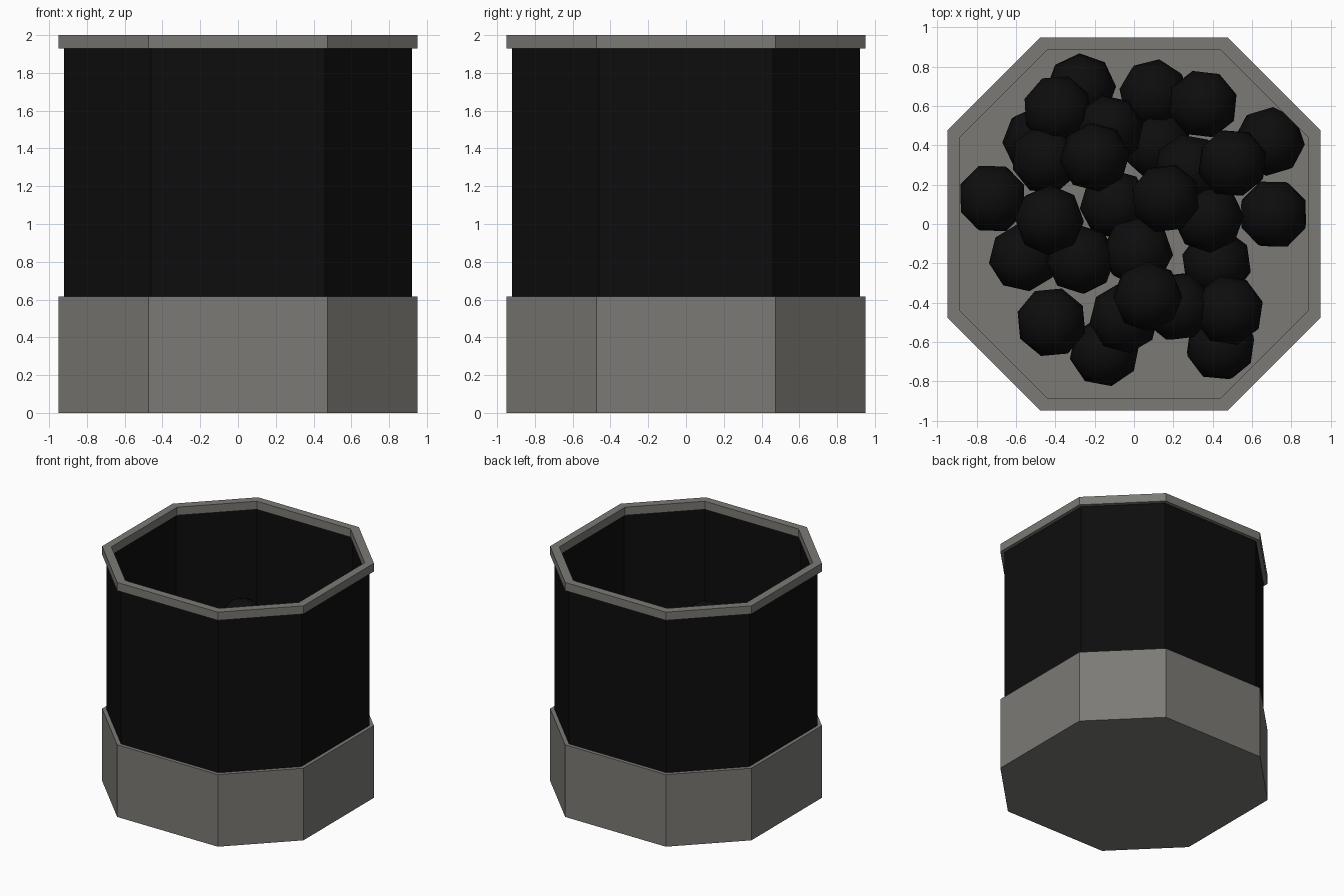
import bpy
import bmesh
import random
from mathutils import Euler, Matrix, Vector

cube = bpy.data.objects.get("Cube")
if cube:
    bpy.data.objects.remove(cube, do_unlink=True)

random.seed(4)


def make_material(name, color):
    mat = bpy.data.materials.new(name)
    mat.use_nodes = True
    mat.diffuse_color = color
    mat.node_tree.nodes["Principled BSDF"].inputs["Base Color"].default_value = color
    return mat


def add_object(name, bm, mat, smooth=False):
    bmesh.ops.recalc_face_normals(bm, faces=bm.faces)
    for face in bm.faces:
        face.smooth = smooth
    mesh = bpy.data.meshes.new(name)
    bm.to_mesh(mesh)
    bm.free()
    mesh.materials.append(mat)
    obj = bpy.data.objects.new(name, mesh)
    bpy.context.collection.objects.link(obj)
    return obj


def octagon(bm, radius, z):
    """Square with its corners cut at half of each side."""
    r, h = radius, radius / 2
    corners = [(r, -h), (r, h), (h, r), (-h, r), (-r, h), (-r, -h), (-h, -r), (h, -r)]
    return [bm.verts.new((x, y, z)) for x, y in corners]


def bridge(bm, ring_a, ring_b):
    count = len(ring_a)
    for i in range(count):
        j = (i + 1) % count
        bm.faces.new((ring_a[i], ring_a[j], ring_b[j], ring_b[i]))


def octagon_block(name, radius, bottom, top, mat):
    bm = bmesh.new()
    low, high = octagon(bm, radius, bottom), octagon(bm, radius, top)
    bridge(bm, low, high)
    bm.faces.new(low)
    bm.faces.new(high)
    return add_object(name, bm, mat)


def octagon_ring(name, outer, inner, bottom, top, mat):
    bm = bmesh.new()
    section = [(outer, bottom), (outer, top), (inner, top), (inner, bottom)]
    rings = [octagon(bm, radius, z) for radius, z in section]
    for i, ring in enumerate(rings):
        bridge(bm, ring, rings[(i + 1) % len(rings)])
    return add_object(name, bm, mat)


grey = make_material("warm_grey", (0.2, 0.195, 0.18, 1))
black = make_material("black", (0.004, 0.004, 0.004, 1))

# Container: solid base, dark wall, top rim
BASE_TOP = 0.615
octagon_block("base", 0.95, 0, BASE_TOP, grey)
octagon_ring("wall", 0.92, 0.9, BASE_TOP, 1.93, black)
octagon_ring("rim", 0.95, 0.885, 1.93, 2, grey)

# Pile of balls, listed by layer from the floor up
BALL_RADIUS = 0.18
LAYER_STEP = 0.23
layers = [
    [(-.72, .13), (.71, .05), (.69, .42), (-.27, .69), (.1, .66), (-.49, .42),
     (-.56, -.17), (-.15, -.65), (.44, -.62), (.42, -.2), (.12, .4), (-.1, .1)],
    [(.35, .61), (-.39, .58), (-.42, -.5), (-.05, -.48), (-.27, -.18), (.48, -.44),
     (.22, -.42), (.38, .03), (-.13, .48), (-.45, .33), (.02, -.14), (.28, .28)],
    [(-.2, .34), (.16, .13), (.07, -.37), (-.43, .02), (.5, .31)],
]

bm = bmesh.new()
for level, spots in enumerate(layers):
    z = BASE_TOP + BALL_RADIUS + level * LAYER_STEP
    for x, y in spots:
        tilt = Euler((random.uniform(-.3, .3), random.uniform(-.3, .3), random.uniform(0, 3)))
        place = Matrix.Translation(Vector((x, y, z))) @ tilt.to_matrix().to_4x4()
        bmesh.ops.create_uvsphere(bm, u_segments=8, v_segments=6,
                                  radius=BALL_RADIUS, matrix=place)
add_object("balls", bm, black, smooth=True)
